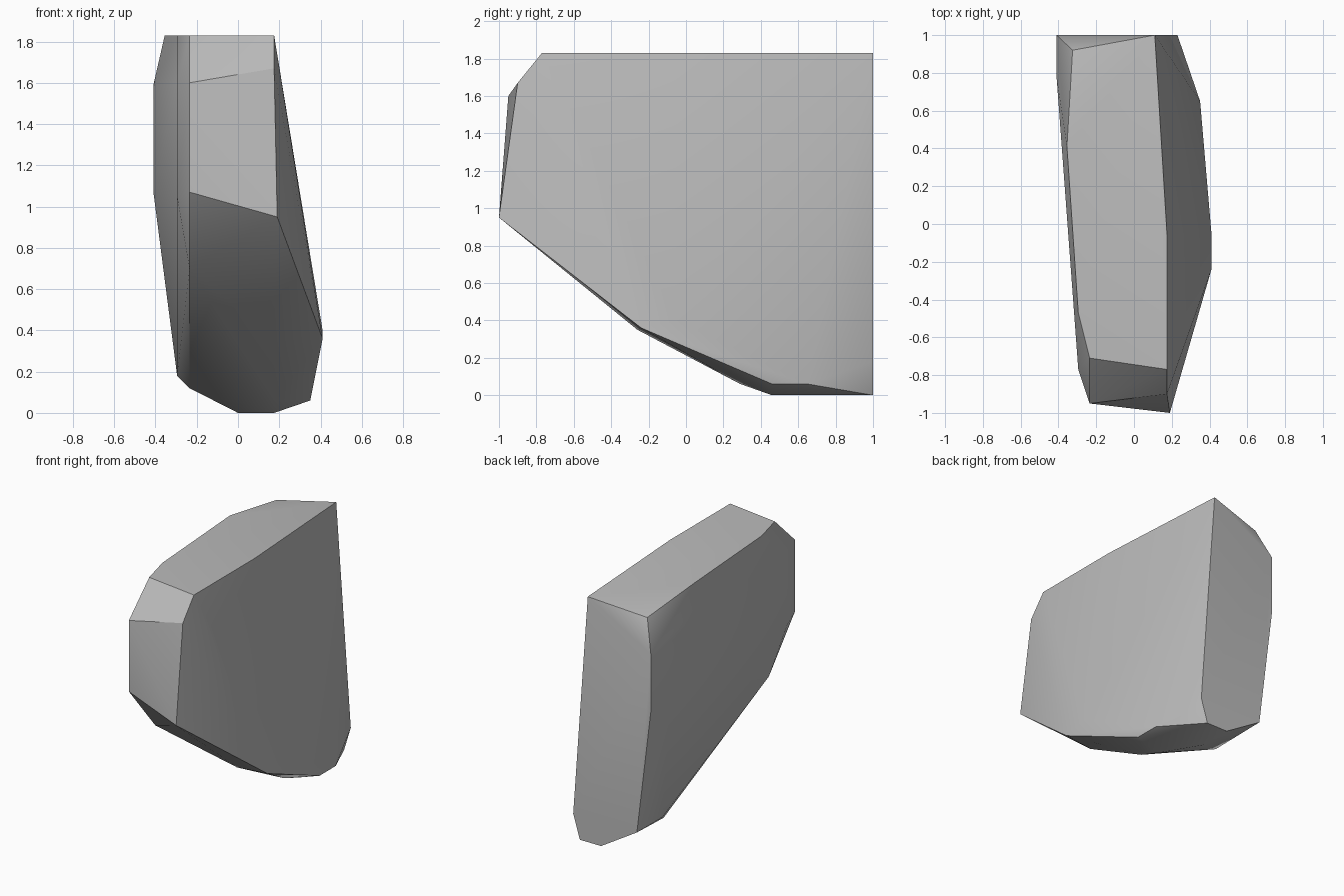
import bpy
import bmesh
import math

default_cube = bpy.data.objects.get("Cube")
if default_cube:
    bpy.data.objects.remove(default_cube, do_unlink=True)


def make_material(name, colour):
    """Create one flat material that shows in the viewport and in renders."""
    material = bpy.data.materials.new(name)
    material.use_nodes = True
    material.diffuse_color = colour
    shader = material.node_tree.nodes["Principled BSDF"]
    shader.inputs["Base Color"].default_value = colour
    shader.inputs["Roughness"].default_value = 0.9
    return material


def hull_from_ribs(name, ribs, material):
    """Wrap a convex skin around ribs, each a slice of (y, z) corners at one x."""
    mesh = bpy.data.meshes.new(name)
    bm = bmesh.new()
    for x, corners in ribs:
        for y, z in corners:
            bm.verts.new((x, y, z))

    # Skin the corners and drop any that fall inside the skin
    result = bmesh.ops.convex_hull(bm, input=bm.verts[:])
    inside = {item for key in ("geom_interior", "geom_unused")
              for item in result[key] if isinstance(item, bmesh.types.BMVert)}
    bmesh.ops.delete(bm, geom=list(inside), context="VERTS")

    # Merge nearly coplanar triangles into broad facets
    bmesh.ops.dissolve_limit(bm, angle_limit=math.radians(1),
                             verts=bm.verts[:], edges=bm.edges[:])
    bmesh.ops.recalc_face_normals(bm, faces=bm.faces[:])
    bm.to_mesh(mesh)
    bm.free()

    mesh.materials.append(material)
    rock = bpy.data.objects.new(name, mesh)
    bpy.context.collection.objects.link(rock)
    return rock


def smooth_broad_facets(rock, degrees):
    """Blend shallow facets and keep the chipped edges sharp."""
    bpy.ops.object.select_all(action="DESELECT")
    rock.select_set(True)
    bpy.context.view_layer.objects.active = rock
    bpy.ops.object.shade_smooth_by_angle(angle=math.radians(degrees))


# Slices through the boulder, from its right flank to its left flank
right_flank = (-.41, [(.78, 1.59), (.78, 1.07), (1, 1.54), (1, 1.11)])
right_shoulder = (-.355, [(.41, 1.83)])
back_chip = (-.325, [(.92, 1.76)])
right_chamfer = (-.295, [(-.47, 1.83), (-.77, 1.6), (-.77, 1.05), (.7, .18), (1, .18)])
front_right_edge = (-.235, [(-.71, 1.83), (-.95, 1.6), (-.95, 1.07), (-.64, .7), (.6, .12)])
keel = (0, [(1, 0), (.75, 0)])
back_peak = (.11, [(1, 1.83)])
front_left_edge = (.175, [(-.06, 1.83), (-.77, 1.83), (-.9, 1.67),
                          (-.26, .35), (.29, .06), (.46, 0), (1, 0)])
nose = (.19, [(-1, .95)])
back_left_edge = (.23, [(1, .18)])
left_foot = (.35, [(.46, .06), (.65, .06)])
left_flank = (.41, [(-.24, .36), (-.05, .4)])

stone = make_material("stone grey", (.5, .5, .5, 1))
boulder = hull_from_ribs(
    "boulder",
    [right_flank, right_shoulder, back_chip, right_chamfer, front_right_edge,
     keel, back_peak, front_left_edge, nose, back_left_edge, left_foot, left_flank],
    stone)
smooth_broad_facets(boulder, 30)
